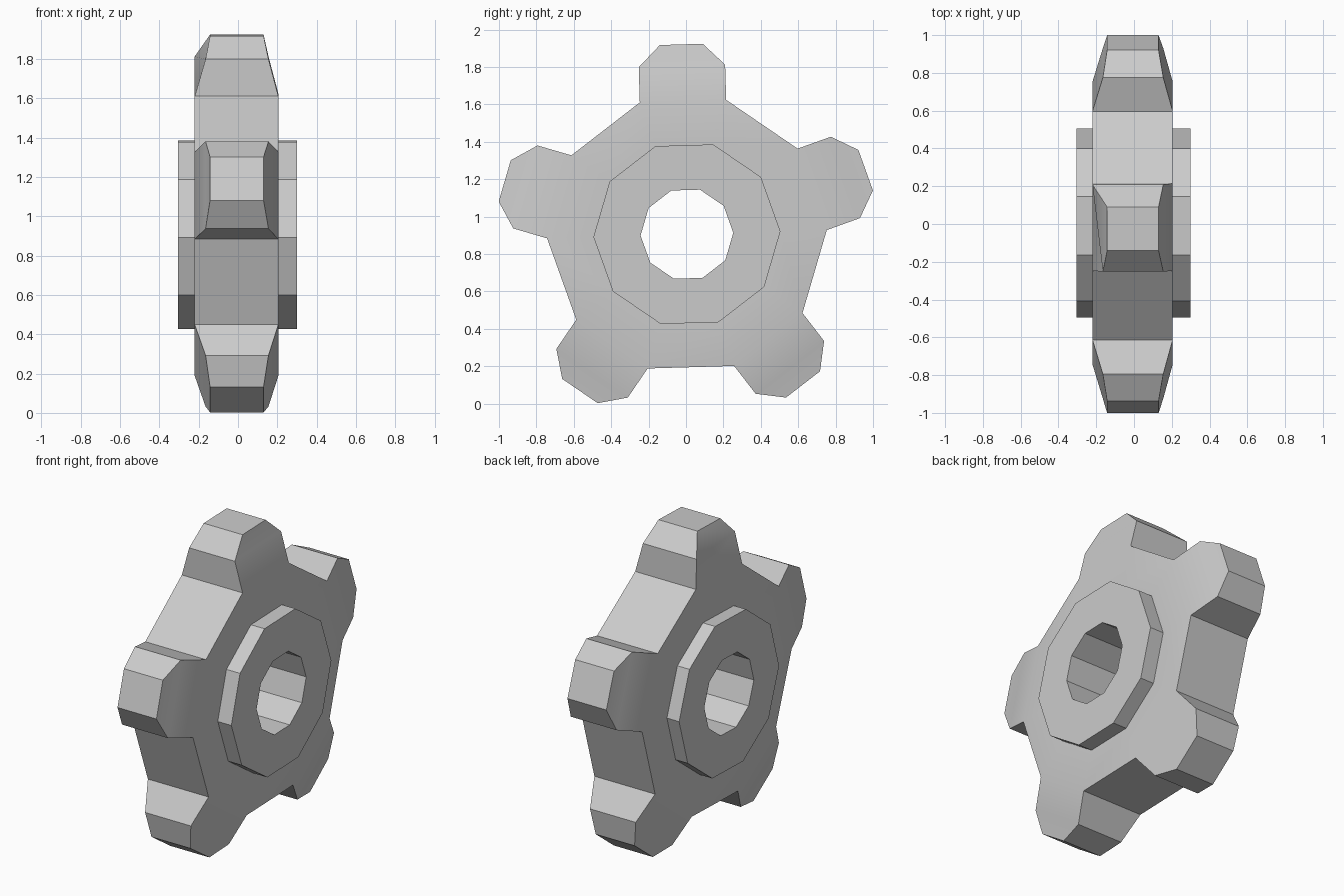
import bpy, bmesh
from math import cos, sin, radians

if "Cube" in bpy.data.objects:
    bpy.data.objects.remove(bpy.data.objects["Cube"])

CY, CZ = 0.005, 0.906      # wheel axis, running along x
START = radians(1.7)       # slight roll of the wheel
STEP = radians(36)

bm = bmesh.new()


def polar(x, r, i):
    a = START + i * STEP
    return bm.verts.new((x, CY + r * cos(a), CZ + r * sin(a)))


# Ten-sided hub and body: closed (x, radius) section swept around the axis
section = [(-0.305, 0.248), (-0.305, 0.5), (-0.22, 0.5), (-0.22, 0.748),
           (0.205, 0.748), (0.205, 0.5), (0.30, 0.5), (0.30, 0.248)]
rings = [[polar(x, r, i) for x, r in section] for i in range(10)]
n = len(section)
for i in range(10):
    a, b = rings[i], rings[(i + 1) % 10]
    for j in range(n):
        k = (j + 1) % n
        if j == 3 and i % 2 == 0:
            continue       # rim facet left open for a tooth
        bm.faces.new((a[j], a[k], b[k], b[j]))


# Teeth: each open rim facet grows through two tapering levels
def level(angle, r, half, x0, x1):
    def pt(x, s):
        return bm.verts.new((x, CY + r * cos(angle) - s * sin(angle),
                             CZ + r * sin(angle) + s * cos(angle)))
    return [pt(x0, -half), pt(x1, -half), pt(x1, half), pt(x0, half)]


for i in range(0, 10, 2):
    angle = START + (i + 0.5) * STEP
    a, b = rings[i], rings[(i + 1) % 10]
    base = [a[3], a[4], b[4], b[3]]
    mid = level(angle, 0.90, 0.231, -0.165, 0.155)
    tip = level(angle, 1.015, 0.115, -0.142, 0.13)
    top = i == 2
    if top:
        mid[0].co.x = -0.22    # uneven shoulder on the top tooth
    for lo, hi in ((base, mid), (mid, tip)):
        for j in range(4):
            k = (j + 1) % 4
            if top and lo is base and j == 3:
                bm.faces.new((lo[3], lo[0], hi[3]))
                bm.faces.new((lo[0], hi[0], hi[3]))
            else:
                bm.faces.new((lo[j], lo[k], hi[k], hi[j]))
    bm.faces.new(tip)

bmesh.ops.recalc_face_normals(bm, faces=bm.faces)
mesh = bpy.data.meshes.new("cog_wheel")
bm.to_mesh(mesh)
bm.free()
wheel = bpy.data.objects.new("cog_wheel", mesh)
bpy.context.collection.objects.link(wheel)

# Soft shading where the teeth blend into the body
bpy.context.view_layer.objects.active = wheel
wheel.select_set(True)
bpy.ops.object.shade_smooth_by_angle(angle=radians(30))
